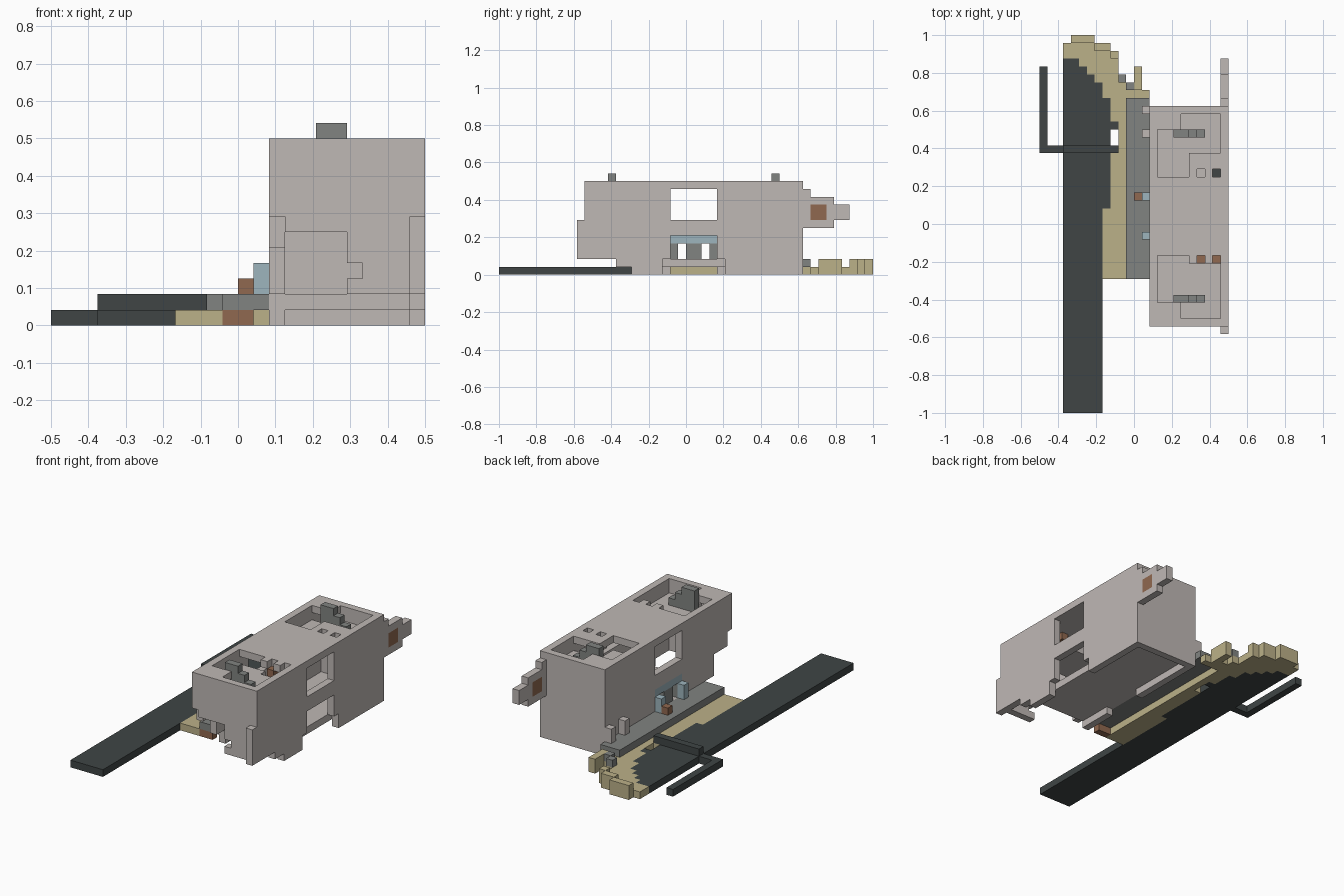
import bpy
import bmesh
from mathutils import Vector

U = 1 / 24  # one block

old = bpy.data.objects.get("Cube")
if old:
    bpy.data.objects.remove(old)


def material(name, *rgb):
    m = bpy.data.materials.new(name)
    m.use_nodes = True
    m.diffuse_color = (*rgb, 1)
    m.node_tree.nodes["Principled BSDF"].inputs["Base Color"].default_value = (*rgb, 1)
    return m


STONE = material("pale stone", .52, .48, .46)
GREY = material("mid grey", .22, .23, .22)
DARK = material("dark slate", .05, .06, .06)
SAND = material("sand", .5, .44, .25)
BROWN = material("brown", .28, .14, .08)
BLUE = material("pale blue", .34, .46, .51)


def box(x0, x1, y0, y1, z0, z1):
    return {(x, y, z) for x in range(x0, x1) for y in range(y0, y1) for z in range(z0, z1)}


def build(name, cells, mat):
    """Skin a set of blocks with its outer faces only."""
    bm = bmesh.new()
    for c in cells:
        for axis in range(3):
            for side in (0, 1):
                n = list(c)
                n[axis] += 2 * side - 1
                if tuple(n) in cells:
                    continue
                a, b = (axis + 1) % 3, (axis + 2) % 3
                corners = []
                for da, db in ((0, 0), (1, 0), (1, 1), (0, 1)):
                    p = Vector(c)
                    p[axis] += side
                    p[a] += da
                    p[b] += db
                    corners.append(bm.verts.new(p * U))
                bm.faces.new(corners if side else corners[::-1])
    bmesh.ops.remove_doubles(bm, verts=bm.verts, dist=U / 20)
    bmesh.ops.dissolve_limit(bm, angle_limit=.02, verts=bm.verts, edges=bm.edges)
    mesh = bpy.data.meshes.new(name)
    bm.to_mesh(mesh)
    bm.free()
    mesh.materials.append(mat)
    bpy.context.collection.objects.link(bpy.data.objects.new(name, mesh))


# Hollow hall: shell, floor and lower walls
hall = box(2, 12, -13, 15, 2, 12) - box(3, 11, -12, 14, 2, 11)
hall |= box(3, 11, -7, 14, 1, 2)
hall |= box(2, 3, -7, 15, 0, 2) | box(2, 12, 14, 15, 0, 2)
hall -= box(2, 3, -2, 4, 0, 1)
hall |= box(11, 12, 5, 15, 0, 2) | box(11, 12, -7, -3, 0, 2) | box(11, 12, -9, -7, 1, 2)

# Windows and doorway
hall -= box(2, 12, -2, 4, 7, 11) | box(2, 3, -2, 4, 2, 5) | box(11, 12, -2, 4, 2, 5)

# Broken front corner
hall -= box(2, 3, -13, -12, 2, 7) | box(3, 7, -13, -12, 2, 6) | box(7, 8, -13, -12, 3, 4)
hall -= box(2, 3, -13, -9, 2, 5)
hall |= box(11, 12, -14, -13, 2, 7)

# Sunken roof wells
wells = ((3, 7, 6, 12), (6, 11, 9, 14), (3, 7, -10, -4), (6, 11, -12, -5))
for w in wells:
    hall |= box(*w, 9, 10)
    hall -= box(*w, 10, 12)

# Small roof holes
for x in (8, 10):
    for y in (6, -5):
        hall -= box(x, x + 1, y, y + 1, 11, 12)
hall |= box(8, 9, 6, 7, 10, 11)
build("hall", hall, STONE)
build("brown_hole_plugs", box(8, 9, -5, -4, 10, 11) | box(10, 11, -5, -4, 10, 11), BROWN)
build("dark_hole_plug", box(10, 11, 6, 7, 10, 11), DARK)

# Stepped chimneys
for name, y in (("front_chimney", -10), ("back_chimney", 11)):
    build(name, box(5, 7, y, y + 1, 10, 13) | box(7, 8, y, y + 1, 10, 12)
          | box(8, 9, y, y + 1, 10, 11), GREY)

# Bracket at the back with its panel
panel = box(11, 12, 16, 18, 7, 9)
bracket = box(11, 12, 15, 16, 6, 11) | box(11, 12, 16, 19, 6, 10) | box(11, 12, 19, 21, 7, 9)
build("back_bracket", bracket - panel, STONE)
build("bracket_panel", panel, BROWN)

# Doorway
build("door_posts", box(2, 3, -2, 4, 2, 4) - box(2, 3, -1, 0, 2, 4) - box(2, 3, 2, 3, 2, 4), GREY)
build("door_frame", box(2, 3, -2, 4, 4, 5) | box(1, 2, -2, -1, 2, 4) | box(1, 2, 3, 4, 2, 4), BLUE)
build("door_crate", box(0, 1, 3, 4, 2, 3), BROWN)
build("wall_posts", box(1, 2, 11, 12, 2, 4) | box(1, 2, 14, 15, 2, 4), STONE)

# Walkway beside the hall
build("walkway", box(-1, 2, -7, 16, 1, 2) | box(-1, 0, 17, 18, 1, 2)
      | box(-2, -1, 18, 19, 1, 2), GREY)
build("walkway_step", box(-1, 1, -7, -6, 0, 1), BROWN)

# Water channel, narrowing in steps towards the back
water = box(-9, -4, -24, 18, 0, 1) | box(-9, -3, 2, 16, 0, 1) | box(-3, -2, 12, 13, 0, 1)
for i in range(3):
    water |= box(-9, -5 - i, 18, 19 + i, 0, 1)
build("water", water, DARK)

# Shore around the water
shore = box(-4, -1, -7, 16, 0, 1) | box(-9, -2, 14, 22, 0, 1) | box(-2, -1, 16, 18, 0, 1)
shore |= box(-1, 2, 16, 17, 0, 1) | box(-9, -3, 22, 23, 0, 1)
shore |= box(-8, -5, 23, 24, 0, 2) | box(-5, -3, 22, 23, 0, 2) | box(-3, -2, 21, 22, 0, 2)
shore |= box(0, 1, 17, 20, 0, 2) | box(-1, 0, 17, 18, 0, 1) | box(-2, -1, 18, 19, 0, 1)
shore -= water | box(-3, -2, 10, 12, 0, 1)
build("shore", shore, SAND)

# Bridge and its trailing rail
build("bridge", box(-9, -2, 9, 10, 1, 2) | box(-12, -9, 9, 10, 0, 1)
      | box(-12, -11, 9, 20, 0, 1), DARK)
